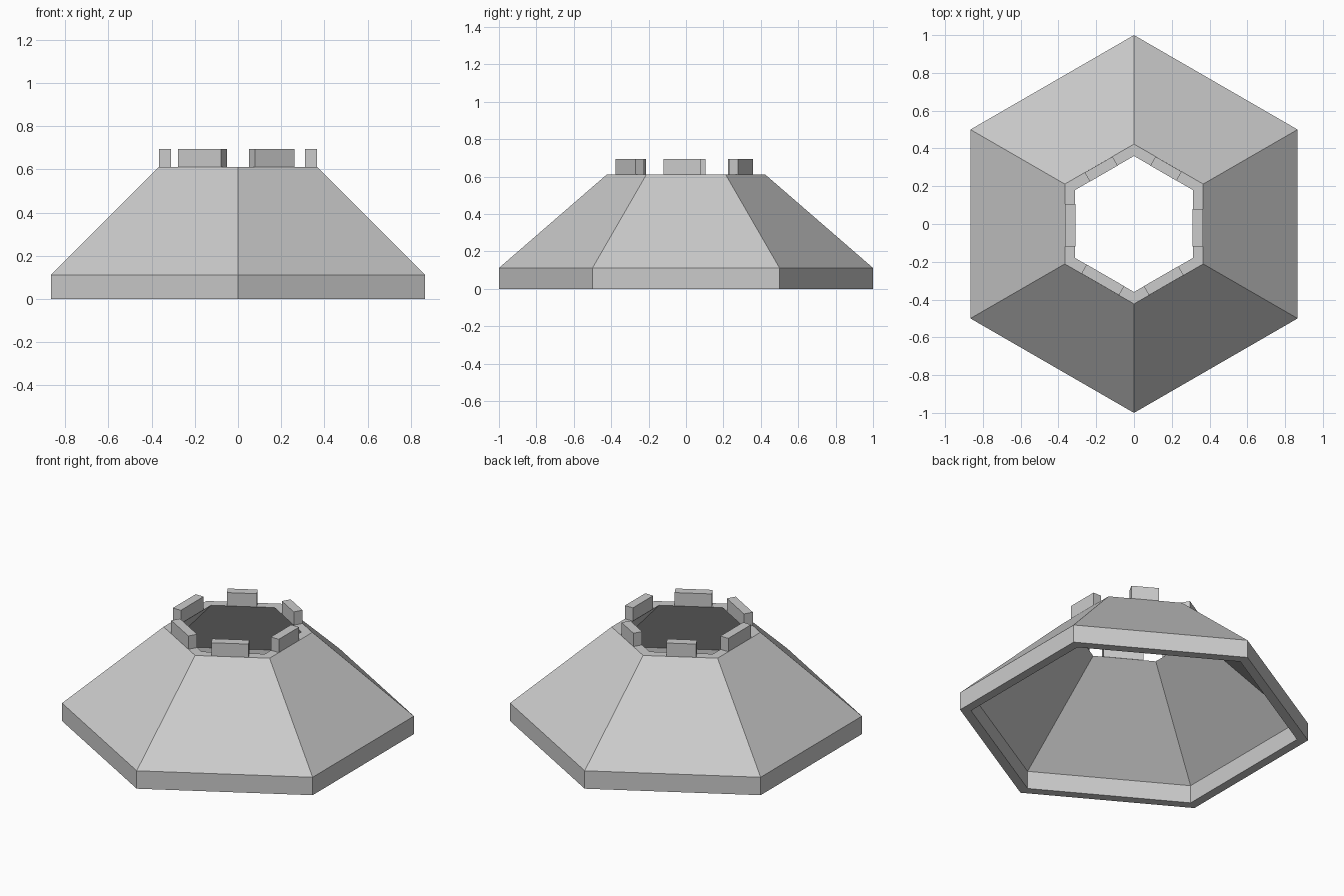
import bpy, bmesh
from math import radians, cos, sin
from mathutils import Matrix

if "Cube" in bpy.data.objects:
    bpy.data.objects.remove(bpy.data.objects["Cube"])

grey = bpy.data.materials.new("stone_grey")
grey.use_nodes = True
colour = (0.6, 0.6, 0.6, 1)
grey.diffuse_color = colour
grey.node_tree.nodes["Principled BSDF"].inputs["Base Color"].default_value = colour

BASE, RIM, DECK, TOP = 0, 0.112, 0.612, 0.695
APOTHEM, WALL = 0.366, 0.055


def add_object(name, bm):
    bmesh.ops.recalc_face_normals(bm, faces=bm.faces)
    mesh = bpy.data.meshes.new(name)
    bm.to_mesh(mesh)
    bm.free()
    mesh.materials.append(grey)
    obj = bpy.data.objects.new(name, mesh)
    bpy.context.collection.objects.link(obj)


# Hollow hexagonal shell: closed wall profile swept around six corners
profile = [(1.0, BASE), (1.0, RIM), (0.423, DECK), (0.36, DECK), (0.937, RIM), (0.937, BASE)]
bm = bmesh.new()
rings = []
for i in range(6):
    a = radians(30 + 60 * i)
    rings.append([bm.verts.new((r * cos(a), r * sin(a), z)) for r, z in profile])
for i in range(6):
    here, there = rings[i], rings[(i + 1) % 6]
    for j in range(6):
        k = (j + 1) % 6
        bm.faces.new((here[j], there[j], there[k], here[k]))
add_object("hexagonal_shell", bm)

# One raised block per side: start and end along the side, counterclockwise from +x
blocks = {
    "left": (-0.12, 0.08),
    "back_left": (-0.08, 0.08),
    "back_right": (-0.08, 0.09),
    "right": (-0.105, 0.12),
    "front_right": (-0.11, 0.12),
    "front_left": (-0.12, 0.092),
}
for i, (side, (start, end)) in enumerate(blocks.items()):
    bm = bmesh.new()
    bmesh.ops.create_cube(bm, size=1)
    place = Matrix.Translation((APOTHEM - WALL / 2, (start + end) / 2, (DECK + TOP) / 2))
    size = Matrix.Diagonal((WALL, end - start, TOP - DECK, 1))
    bm.transform(Matrix.Rotation(radians(60 * i), 4, "Z") @ place @ size)
    add_object(side + "_block", bm)
